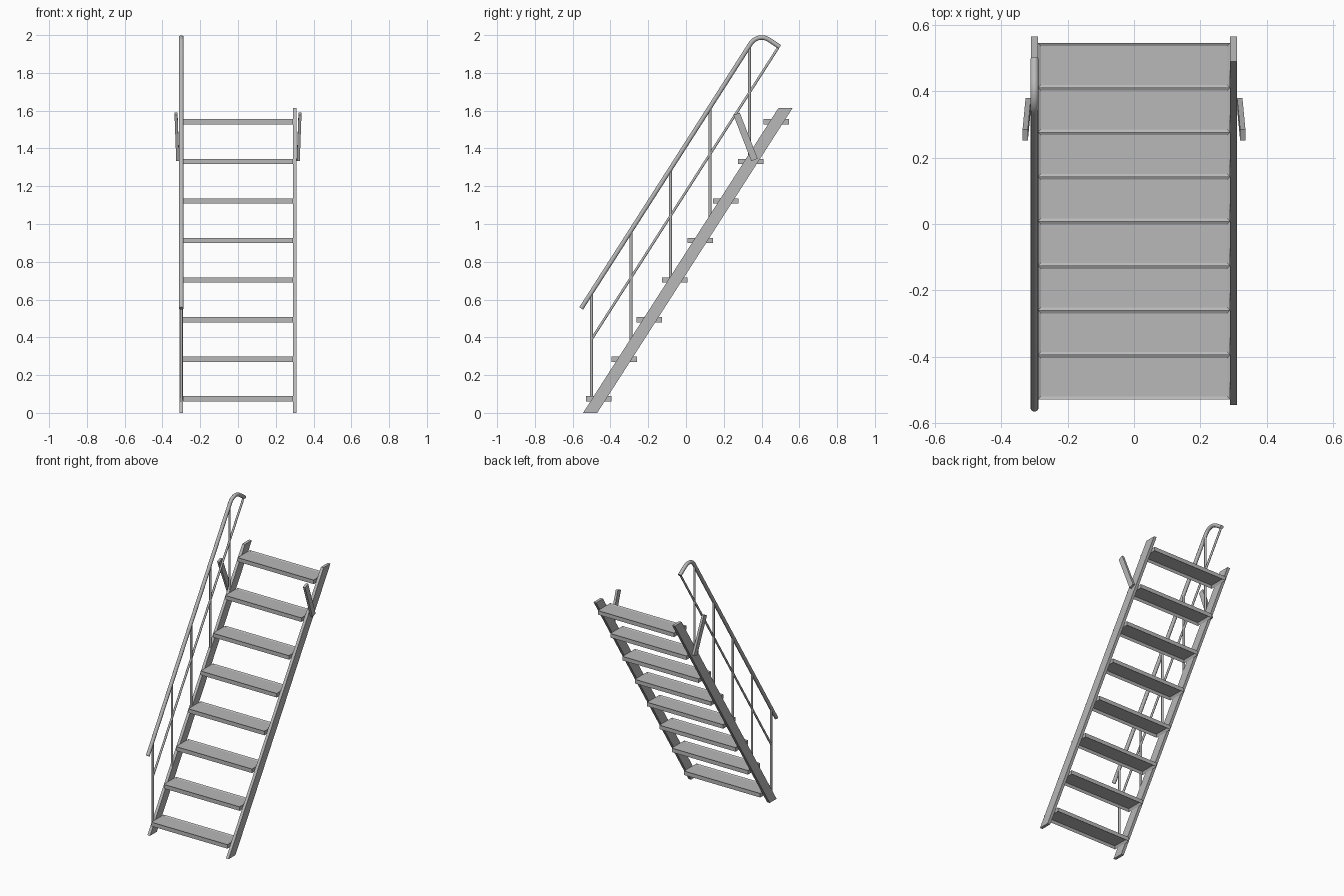
import bpy, bmesh, math
from mathutils import Vector, Matrix

cube = bpy.data.objects.get("Cube")
if cube:
    bpy.data.objects.remove(cube, do_unlink=True)

steel = bpy.data.materials.new("grey_steel")
steel.use_nodes = True
grey = (0.48, 0.48, 0.48, 1)
steel.diffuse_color = grey
steel.node_tree.nodes["Principled BSDF"].inputs["Base Color"].default_value = grey

SIDE = 0.30                 # stringer and railing offset from the middle
SLOPE = 1.56                # rise over run of the stair


def add_mesh(name, bm):
    bmesh.ops.recalc_face_normals(bm, faces=bm.faces)
    mesh = bpy.data.meshes.new(name)
    bm.to_mesh(mesh)
    bm.free()
    mesh.materials.append(steel)
    obj = bpy.data.objects.new(name, mesh)
    bpy.context.collection.objects.link(obj)
    return obj


def tube(name, points, radius):
    """Round tube with capped ends along points in the railing plane."""
    curve = bpy.data.curves.new(name, "CURVE")
    curve.dimensions = "3D"
    curve.bevel_depth = radius
    curve.bevel_resolution = 3
    curve.use_fill_caps = True
    spline = curve.splines.new("POLY")
    spline.points.add(len(points) - 1)
    for p, (y, z) in zip(spline.points, points):
        p.co = (-SIDE, y, z, 1)
    curve.materials.append(steel)
    obj = bpy.data.objects.new(name, curve)
    bpy.context.collection.objects.link(obj)
    return obj


# Stringers: slanted flat plates cut level at both ends
def stringer(name, x):
    bm = bmesh.new()
    outline = [(-0.545, 0), (-0.47, 0), (0.565, 1.615), (0.49, 1.615)]
    face = bm.faces.new([bm.verts.new((x - 0.01, y, z)) for y, z in outline])
    ext = bmesh.ops.extrude_face_region(bm, geom=[face])
    moved = [v for v in ext["geom"] if isinstance(v, bmesh.types.BMVert)]
    bmesh.ops.translate(bm, verts=moved, vec=(0.02, 0, 0))
    add_mesh(name, bm)


# Treads: shallow pans with a rim, hollow beneath
def tread(name, y, z):
    bm = bmesh.new()
    size = Matrix.Diagonal((0.58, 0.135, 0.028, 1))
    bmesh.ops.create_cube(bm, size=1, matrix=Matrix.Translation((0, y, z)) @ size)
    bm.normal_update()
    for sign, depth in ((1, 0.005), (-1, 0.017)):
        face = next(f for f in bm.faces if f.normal.z * sign > 0.9 and f.calc_area() > 0.07)
        bmesh.ops.inset_region(bm, faces=[face], thickness=0.013)
        bmesh.ops.translate(bm, verts=face.verts[:], vec=(0, 0, -sign * depth))
        bm.normal_update()
    add_mesh(name, bm)


# Hook bars: flat bars leaning outward near the top
def hook_bar(name, side):
    low = Vector((side * 0.319, 0.3625, 1.34))
    high = Vector((side * 0.328, 0.268, 1.583))
    along = (high - low).normalized()
    across = Vector((1, 0, 0)).cross(along).normalized()
    out = along.cross(across)
    turn = Matrix((out, across, along)).transposed().to_4x4()
    size = Matrix.Diagonal((0.016, 0.036, (high - low).length, 1))
    bm = bmesh.new()
    bmesh.ops.create_cube(bm, size=1, matrix=Matrix.Translation((low + high) / 2) @ turn @ size)
    add_mesh(name, bm)


for label, side in (("left", 1), ("right", -1)):
    stringer(label + "_stringer", side * SIDE)
    hook_bar(label + "_hook_bar", side)

for i in range(8):
    tread(f"tread_{i + 1}", -0.462 + i * 0.1343, 0.075 + i * 0.2094)

# Handrail: straight run with a rounded top that turns down
radius, cy, cz = 0.07, 0.401, 1.917
bend = [(cy + radius * math.sin(math.radians(a)), cz + radius * math.cos(math.radians(a)))
        for a in range(-57, 36, 7)]
tube("handrail", [(-0.555, 0.553)] + bend + [(0.497, 1.937)], 0.0125)

# Mid rail
tube("mid_rail", [(-0.50, 0.39), (0.487, 1.932)], 0.007)

# Posts from the stringer edge up to the handrail
for i in range(5):
    y = -0.50 + i * 0.209
    tube(f"rail_post_{i + 1}", [(y, (y + 0.545) * SLOPE - 0.01), (y, 0.553 + (y + 0.555) * SLOPE)], 0.0075)

# Turn the tubes into smooth meshes
bpy.ops.object.select_all(action="DESELECT")
tubes = [o for o in bpy.context.collection.objects if o.type == "CURVE"]
for obj in tubes:
    obj.select_set(True)
bpy.context.view_layer.objects.active = tubes[0]
bpy.ops.object.convert(target="MESH")
bpy.ops.object.shade_smooth_by_angle(angle=math.radians(40))
